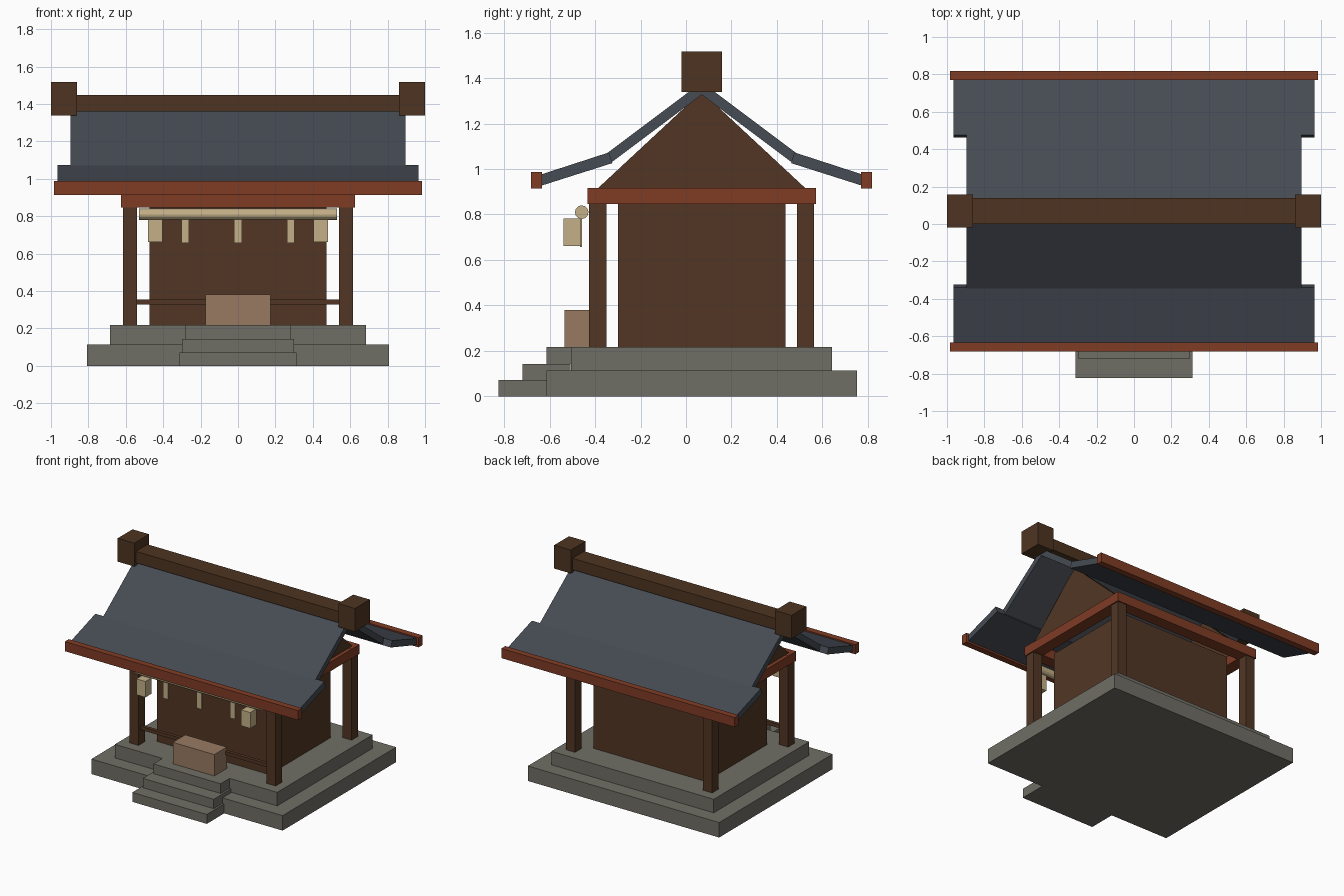
import bpy, bmesh, math

if "Cube" in bpy.data.objects:
    bpy.data.objects.remove(bpy.data.objects["Cube"])

CY = 0.069  # depth centre of the building


def srgb(r, g, b):
    def lin(c):
        c /= 255
        return c / 12.92 if c <= 0.04045 else ((c + 0.055) / 1.055) ** 2.4
    return (lin(r), lin(g), lin(b), 1)


def material(name, *rgb):
    m = bpy.data.materials.new(name)
    m.diffuse_color = srgb(*rgb)
    m.use_nodes = True
    m.node_tree.nodes["Principled BSDF"].inputs["Base Color"].default_value = m.diffuse_color
    return m


STONE = material("grey stone", 112, 110, 101)
WOOD = material("dark brown wood", 82, 54, 36)
RIDGE = material("ridge brown wood", 78, 52, 33)
RED = material("red brown beam", 128, 60, 37)
SLATE = material("slate roof", 70, 75, 83)
TAN = material("straw tan", 196, 176, 136)
BOX = material("light wood", 152, 122, 97)


def add(name, bm, mat):
    bmesh.ops.recalc_face_normals(bm, faces=bm.faces)
    me = bpy.data.meshes.new(name)
    bm.to_mesh(me)
    bm.free()
    me.materials.append(mat)
    ob = bpy.data.objects.new(name, me)
    bpy.context.collection.objects.link(ob)
    return ob


def prism(name, pts, x0, x1, mat):
    """Extrude a (y, z) outline along x."""
    bm = bmesh.new()
    a = [bm.verts.new((x0, y, z)) for y, z in pts]
    b = [bm.verts.new((x1, y, z)) for y, z in pts]
    n = len(pts)
    bm.faces.new(a)
    bm.faces.new(b[::-1])
    for i in range(n):
        j = (i + 1) % n
        bm.faces.new((a[i], b[i], b[j], a[j]))
    return add(name, bm, mat)


def box(name, x0, x1, y0, y1, z0, z1, mat):
    return prism(name, [(y0, z0), (y1, z0), (y1, z1), (y0, z1)], x0, x1, mat)


# Stone platform in two tiers
box("lower_platform", -.806, .806, CY - .683, CY + .683, 0, .114, STONE)
box("upper_platform", -.684, .684, CY - .574, CY + .574, .114, .217, STONE)

# Front steps
for i, (w, y) in enumerate([(.314, -.824), (.299, -.719), (.284, -.614)]):
    box(f"step_{i + 1}", -w, w, y, y + .21, i * .0715, (i + 1) * .0715 + (.0025 if i == 2 else 0), STONE)

# Hall body
box("hall_body", -.473, .473, CY - .368, CY + .368, .217, .86, WOOD)

# Corner posts
for sx, side in ((-1, "left"), (1, "right")):
    for sy, end in ((-1, "front"), (1, "back")):
        x, y = sx * .578, CY + sy * .457
        box(f"{end}_{side}_post", x - .038, x + .038, y - .038, y + .038, .217, .86, WOOD)

# Ring of beams on the posts
for s, end in ((-1, "front"), (1, "back")):
    y = CY + s * .457
    box(f"{end}_beam", -.625, .625, y - .046, y + .046, .845, .917, RED)
for s, side in ((-1, "left"), (1, "right")):
    x = s * .578
    box(f"{side}_beam", x - .046, x + .046, CY - .457, CY + .457, .846, .916, RED)
    # Gable panel above each side beam
    prism(f"{side}_gable", [(CY - .457, .915), (CY + .457, .915), (CY, 1.34)],
          x - .018, x + .018, WOOD)

# Roof: steep upper slope, shallow lower slope, eave board
for s, end in ((-1, "front"), (1, "back")):
    def out(pts):
        return [(CY + s * o, z) for o, z in pts]
    prism(f"{end}_upper_roof", out([(0, 1.382), (.42, 1.067), (.393, 1.032), (0, 1.327)]),
          -.895, .895, SLATE)
    prism(f"{end}_lower_roof", out([(.408, 1.073), (.725, .970), (.711, .925), (.393, 1.026)]),
          -.965, .965, SLATE)
    prism(f"{end}_eave_board", out([(.702, .914), (.75, .914), (.75, .987), (.702, .987)]),
          -.983, .983, RED)

# Ridge beam and its end blocks
box("ridge_beam", -.9, .9, CY - .07, CY + .07, 1.36, 1.447, RIDGE)
for s, side in ((-1, "left"), (1, "right")):
    x = s * .93
    box(f"{side}_ridge_block", x - .07, x + .07, CY - .089, CY + .089, 1.339, 1.517, RIDGE)

# Rope over the entrance
prism("rope", [(-.459 + .03 * math.cos(math.tau * k / 12), .81 + .03 * math.sin(math.tau * k / 12))
               for k in range(12)], -.528, .528, TAN)

# Hanging strips and lanterns
for i, x in enumerate((-.282, 0, .282)):
    box(f"hanging_strip_{i + 1}", x - .021, x + .021, -.467, -.457, .656, .79, TAN)
for s, side in ((-1, "left"), (1, "right")):
    x = s * .442
    box(f"{side}_lantern", x - .038, x + .038, -.538, -.462, .662, .783, TAN)

# Low front rail between the posts
box("front_rail", -.56, .56, CY - .457 - .013, CY - .457 + .013, .327, .353, WOOD)

# Offering box
box("offering_box", -.175, .175, -.535, -.385, .217, .38, BOX)
